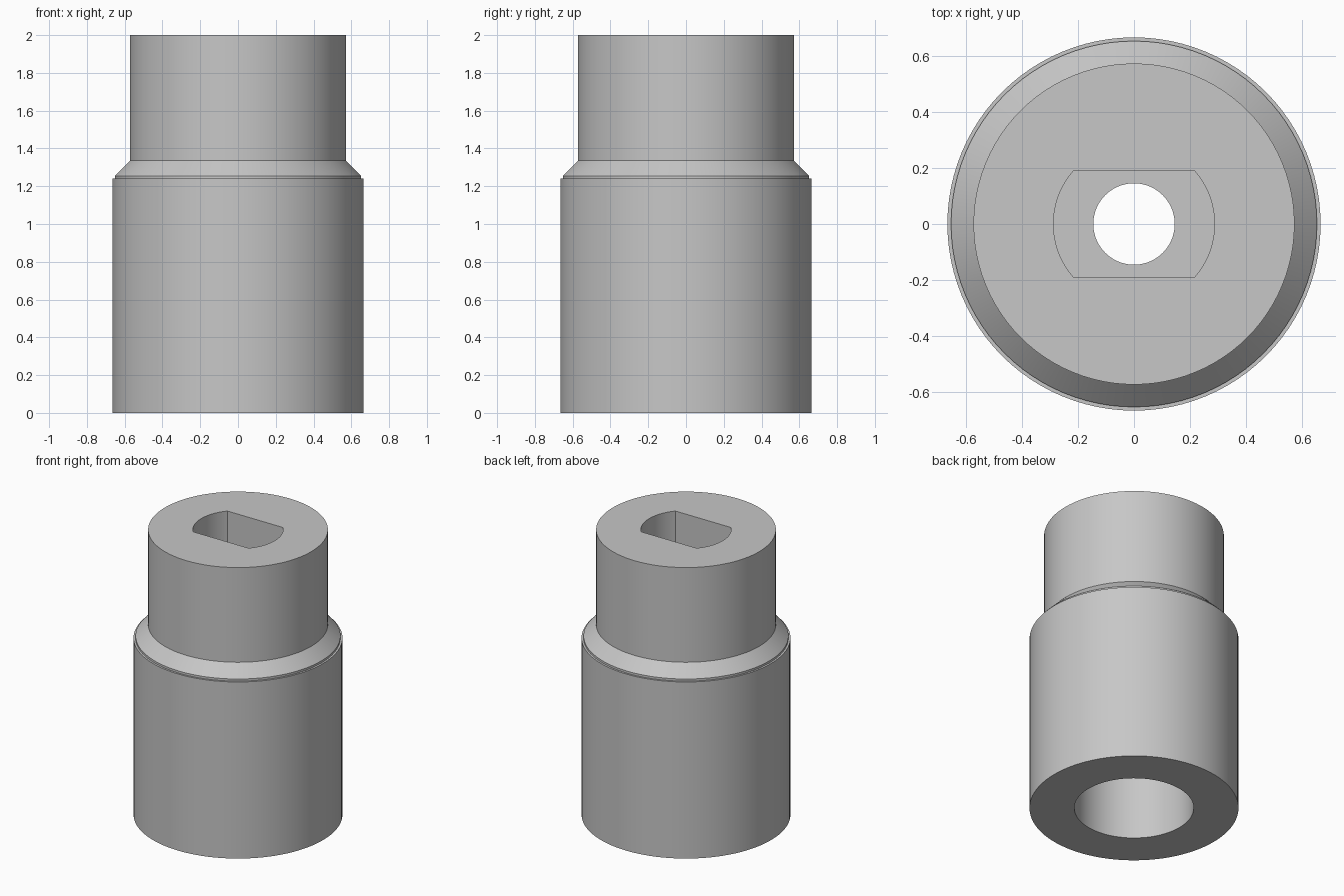
import bpy, bmesh, math

cube = bpy.data.objects.get("Cube")
if cube:
    bpy.data.objects.remove(cube, do_unlink=True)

SEGMENTS = 96

# One plain grey for the whole part
grey = bpy.data.materials.new("plain_grey")
grey.use_nodes = True
colour = (0.57, 0.57, 0.57, 1)
grey.diffuse_color = colour
grey.node_tree.nodes["Principled BSDF"].inputs["Base Color"].default_value = colour


def add_object(name, bm):
    bmesh.ops.recalc_face_normals(bm, faces=bm.faces)
    mesh = bpy.data.meshes.new(name)
    bm.to_mesh(mesh)
    bm.free()
    mesh.materials.append(grey)
    obj = bpy.data.objects.new(name, mesh)
    bpy.context.collection.objects.link(obj)
    return obj


def lathe(name, profile):
    """Revolve a closed (radius, z) profile about the z axis."""
    bm = bmesh.new()
    rings = []
    for r, z in profile:
        angles = [math.tau * i / SEGMENTS for i in range(SEGMENTS)]
        rings.append([bm.verts.new((r * math.cos(a), r * math.sin(a), z)) for a in angles])
    for k, ring in enumerate(rings):
        after = rings[(k + 1) % len(rings)]
        for i in range(SEGMENTS):
            j = (i + 1) % SEGMENTS
            bm.faces.new((ring[i], ring[j], after[j], after[i]))
    return add_object(name, bm)


def double_flat_prism(name, radius, half_width, bottom, top):
    """Round prism with two parallel flats facing front and back."""
    bm = bmesh.new()
    corner = math.asin(half_width / radius)
    steps = 24
    verts = []
    for centre in (0, math.pi):
        for i in range(steps + 1):
            a = centre - corner + 2 * corner * i / steps
            verts.append(bm.verts.new((radius * math.cos(a), radius * math.sin(a), bottom)))
    base = bm.faces.new(verts)
    extruded = bmesh.ops.extrude_face_region(bm, geom=[base], use_keep_orig=True)
    moved = [g for g in extruded["geom"] if isinstance(g, bmesh.types.BMVert)]
    bmesh.ops.translate(bm, verts=moved, vec=(0, 0, top - bottom))
    return add_object(name, bm)


# Stepped sleeve: wide body, small lip, chamfer, neck, through hole, lower bore
sleeve = lathe("sleeve_body", [
    (0.38, 0), (0.665, 0), (0.665, 1.24), (0.652, 1.24), (0.652, 1.255),
    (0.572, 1.335), (0.572, 2), (0.145, 2), (0.145, 1.15), (0.38, 1.15),
])

# Double-flat socket sunk into the top
cutter = double_flat_prism("socket_cutter", 0.287, 0.19, 1.4, 2.1)
cutter.hide_render = True
cut = sleeve.modifiers.new("socket", 'BOOLEAN')
cut.operation = 'DIFFERENCE'
cut.solver = 'EXACT'
cut.object = cutter

bpy.ops.object.select_all(action='DESELECT')
sleeve.select_set(True)
bpy.context.view_layer.objects.active = sleeve
bpy.ops.object.modifier_apply(modifier=cut.name)
bpy.data.objects.remove(cutter, do_unlink=True)
bpy.ops.object.shade_smooth_by_angle(angle=math.radians(30))
